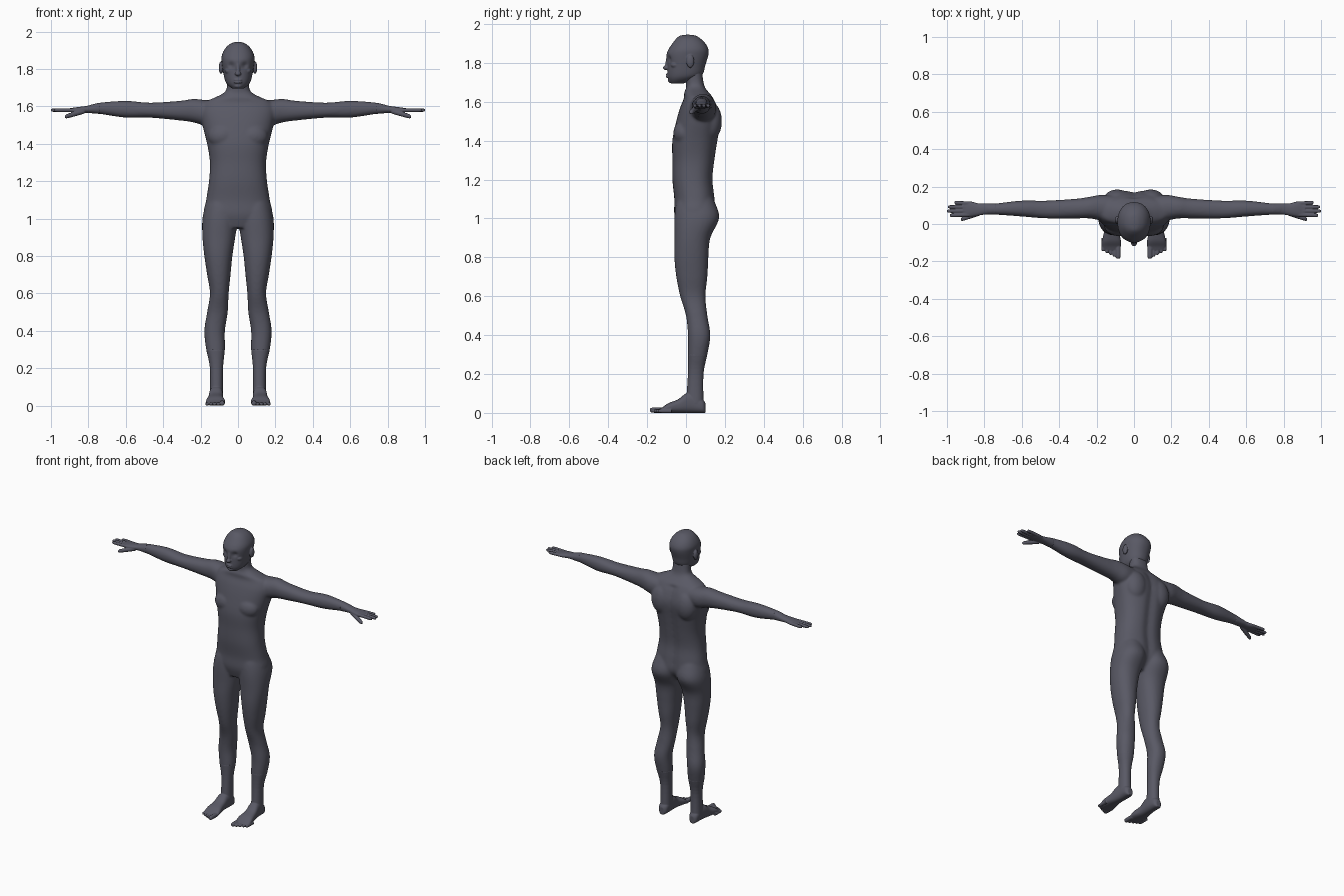
import bpy, bmesh, math
from mathutils import Matrix, Vector

if "Cube" in bpy.data.objects:
    bpy.data.objects.remove(bpy.data.objects["Cube"], do_unlink=True)

skin = bpy.data.materials.new("slate_grey")
skin.use_nodes = True
slate = (.1, .1, .13, 1)
skin.diffuse_color = slate
shader = next(n for n in skin.node_tree.nodes if n.type == 'BSDF_PRINCIPLED')
shader.inputs["Base Color"].default_value = slate


def smooth_stations(stations, steps=5):
    """Ease the section limits from station to station (Catmull-Rom)."""
    rows = [Vector(s) for s in stations]
    last = len(rows) - 1
    result = []
    for i in range(last):
        before, start, end, after = (rows[min(max(i + k, 0), last)] for k in range(-1, 3))
        leave, arrive = (end - before) / 2, (after - start) / 2
        for k in range(steps):
            t = k / steps
            ease = t * t * (3 - 2 * t)
            result.append(start.lerp(end, ease) + leave * t * (1 - t) ** 2
                          - arrive * t * t * (1 - t))
    return result + [rows[last]]


def loft(bm, stations, axis='z', side=1, power=2.2, sides=40):
    """Closed tube; a station is (position on axis, low and high of width, low and high of depth)."""
    rings = []
    for t, low_u, high_u, low_v, high_v in smooth_stations(stations):
        ring = []
        for k in range(sides):
            angle = math.tau * k / sides
            c, s = math.cos(angle), math.sin(angle)
            c = math.copysign(abs(c) ** (2 / power), c)
            s = math.copysign(abs(s) ** (2 / power), s)
            u = (low_u + high_u + (high_u - low_u) * c) / 2
            v = (low_v + high_v + (high_v - low_v) * s) / 2
            x, y, z = {'x': (t, u, v), 'y': (u, t, v), 'z': (u, v, t)}[axis]
            ring.append(bm.verts.new((x * side, y, z)))
        rings.append(ring)
    for lower, upper in zip(rings, rings[1:]):
        for k in range(sides):
            n = (k + 1) % sides
            bm.faces.new((lower[k], lower[n], upper[n], upper[k]))
    bm.faces.new(rings[0])
    bm.faces.new(rings[-1])
    return [v for ring in rings for v in ring]


def rod(bm, start, end, radius, axis, side=1):
    """Finger-like rod with a rounded tip."""
    stations = []
    for along, swell in ((0, 1), (.5, 1), (.9, .9), (1, .5)):
        x, y, z = Vector(start).lerp(Vector(end), along)
        t, u, v = {'x': (x, y, z), 'y': (y, x, z), 'z': (z, x, y)}[axis]
        r = radius * swell
        stations.append((t, u - r, u + r, v - r, v + r))
    loft(bm, stations, axis, side, sides=16)


def ball(bm, centre, radii):
    matrix = Matrix.Translation(centre) @ Matrix.Diagonal((*radii, 1))
    bmesh.ops.create_uvsphere(bm, u_segments=24, v_segments=16, radius=1, matrix=matrix)


def sculpt(name, bm, voxel, passes):
    """Fuse the overlapping volumes into one smooth skin."""
    bmesh.ops.recalc_face_normals(bm, faces=bm.faces)
    rough = bpy.data.meshes.new(name)
    bm.to_mesh(rough)
    bm.free()
    obj = bpy.data.objects.new(name, rough)
    bpy.context.collection.objects.link(obj)
    fuse = obj.modifiers.new("fuse", 'REMESH')
    fuse.mode = 'VOXEL'
    fuse.voxel_size = voxel
    soften = obj.modifiers.new("soften", 'SMOOTH')
    soften.factor = .5
    soften.iterations = passes
    graph = bpy.context.evaluated_depsgraph_get()
    final = bpy.data.meshes.new_from_object(obj.evaluated_get(graph))
    obj.modifiers.clear()
    obj.data = final
    final.materials.clear()
    final.materials.append(skin)
    final.shade_smooth()


def symmetric(profile):
    """Turn (height, half width, front, back) into loft stations."""
    return [(z, -w, w, front, back) for z, w, front, back in profile]


# Trunk and neck: height, half width, front, back
torso = symmetric([
    (.95, .11, -.04, .1), (1.02, .18, -.06, .15), (1.1, .17, -.06, .15),
    (1.2, .155, -.07, .14), (1.3, .15, -.07, .15), (1.4, .165, -.07, .165),
    (1.5, .19, -.05, .18), (1.57, .2, -.03, .165), (1.62, .18, -.01, .14),
    (1.645, .13, -.01, .12), (1.67, .08, 0, .1), (1.7, .06, 0, .09), (1.78, .06, -.01, .08)])

# Skull: height, half width, front, back
skull = symmetric([
    (1.695, .03, -.08, -.01), (1.715, .055, -.09, .045), (1.74, .07, -.095, .085),
    (1.79, .08, -.095, .1), (1.84, .087, -.1, .115), (1.87, .087, -.09, .115),
    (1.9, .075, -.07, .1), (1.925, .055, -.05, .075), (1.94, .03, -.03, .05), (1.945, .01, 0, .02)])

# Leg: height, inner, outer, front, back
leg = [(.05, .08, .15, 0, .09), (.2, .08, .15, .01, .09), (.3, .07, .17, .01, .11),
       (.4, .07, .18, .01, .125), (.5, .055, .165, 0, .11), (.6, .05, .15, -.03, .1),
       (.7, .04, .165, -.05, .11), (.8, .03, .18, -.06, .115), (.9, .015, .19, -.06, .125),
       (1, 0, .19, -.06, .17), (1.08, 0, .17, -.05, .15), (1.16, 0, .14, -.02, .11)]

# Arm down to the palm: distance out, front, back, then below and above the arm's axis
arm_height = 1.58
arm = [(x, front, back, arm_height - below, arm_height + above)
       for x, front, back, below, above in (
           (.1, .01, .15, .08, .05), (.18, .02, .155, .08, .055), (.24, .03, .145, .065, .06),
           (.31, .03, .135, .055, .05), (.47, .03, .125, .04, .04), (.6, .04, .125, .04, .05),
           (.74, .05, .11, .02, .04), (.8, .05, .11, .015, .025), (.83, .045, .11, .015, .02),
           (.87, .04, .12, .015, .015), (.9, .04, .12, .01, .01), (.915, .05, .12, .01, .01))]

# Foot: distance back, inner, outer, top of the instep
foot = [(y, inner, outer, 0, top) for y, inner, outer, top in (
    (.1, .1, .13, .05), (.085, .085, .145, .07), (.04, .08, .15, .1), (0, .08, .155, .1),
    (-.04, .08, .16, .07), (-.09, .07, .17, .05), (-.12, .07, .17, .03), (-.14, .08, .16, .02))]

# Body: trunk, neck, arms and legs
bm = bmesh.new()
for v in loft(bm, torso, power=2.4, sides=64):
    if v.co.y > .05 and v.co.z < 1.62:  # groove of the spine
        v.co.y -= .012 * math.exp(-(v.co.x / .03) ** 2)
for side in (1, -1):
    loft(bm, leg, side=side)
    loft(bm, arm[:8], 'x', side)
    ball(bm, (side * .09, .125, 1.5), (.075, .06, .1))  # shoulder blade
    ball(bm, (side * .08, -.01, 1.44), (.08, .055, .065))  # chest muscle
sculpt("body", bm, .007, 9)

# Head: skull, nose, lips, chin, eyes, ears and cheekbones
bm = bmesh.new()
for v in loft(bm, skull, sides=72):
    socket = Vector((math.copysign(.034, v.co.x), -.085, 1.82))
    v.co.y += .014 * math.exp(-((v.co - socket).length / .017) ** 2)
rod(bm, (0, -.088, 1.84), (0, -.1, 1.77), .011, 'z')
ball(bm, (0, -.103, 1.775), (.016, .016, .012))
for z in (1.741, 1.729):
    ball(bm, (0, -.092, z), (.023, .012, .006))
ball(bm, (0, -.074, 1.71), (.024, .02, .014))
for side in (1, -1):
    ball(bm, (side * .033, -.064, 1.82), (.014, .013, .009))
    ball(bm, (side * .091, .022, 1.808), (.012, .02, .034))
    ball(bm, (side * .048, -.055, 1.79), (.023, .024, .018))
sculpt("head", bm, .0035, 4)

for side, word in ((1, "left"), (-1, "right")):
    # Hand with wrist, fingers and thumb
    bm = bmesh.new()
    loft(bm, arm[6:], 'x', side)
    for i, reach in enumerate((.985, 1, .995, .96)):
        rod(bm, (.88, .05 + .02 * i, arm_height), (reach, .046 + .023 * i, arm_height),
            .01, 'x', side)
    rod(bm, (.82, .06, 1.575), (.925, .025, 1.545), .013, 'x', side)
    sculpt(word + "_hand", bm, .003, 2)

    # Foot with ankle and toes
    bm = bmesh.new()
    loft(bm, leg[:3], side=side)
    loft(bm, foot, 'y', side, power=2.5)
    for i in range(5):
        x, tip = .085 + .02 * i, .01 * i - .185
        radius = .01 if i else .014
        rod(bm, (x, tip + .07, radius), (x, tip, radius), radius, 'y', side)
    sculpt(word + "_foot", bm, .003, 3)
